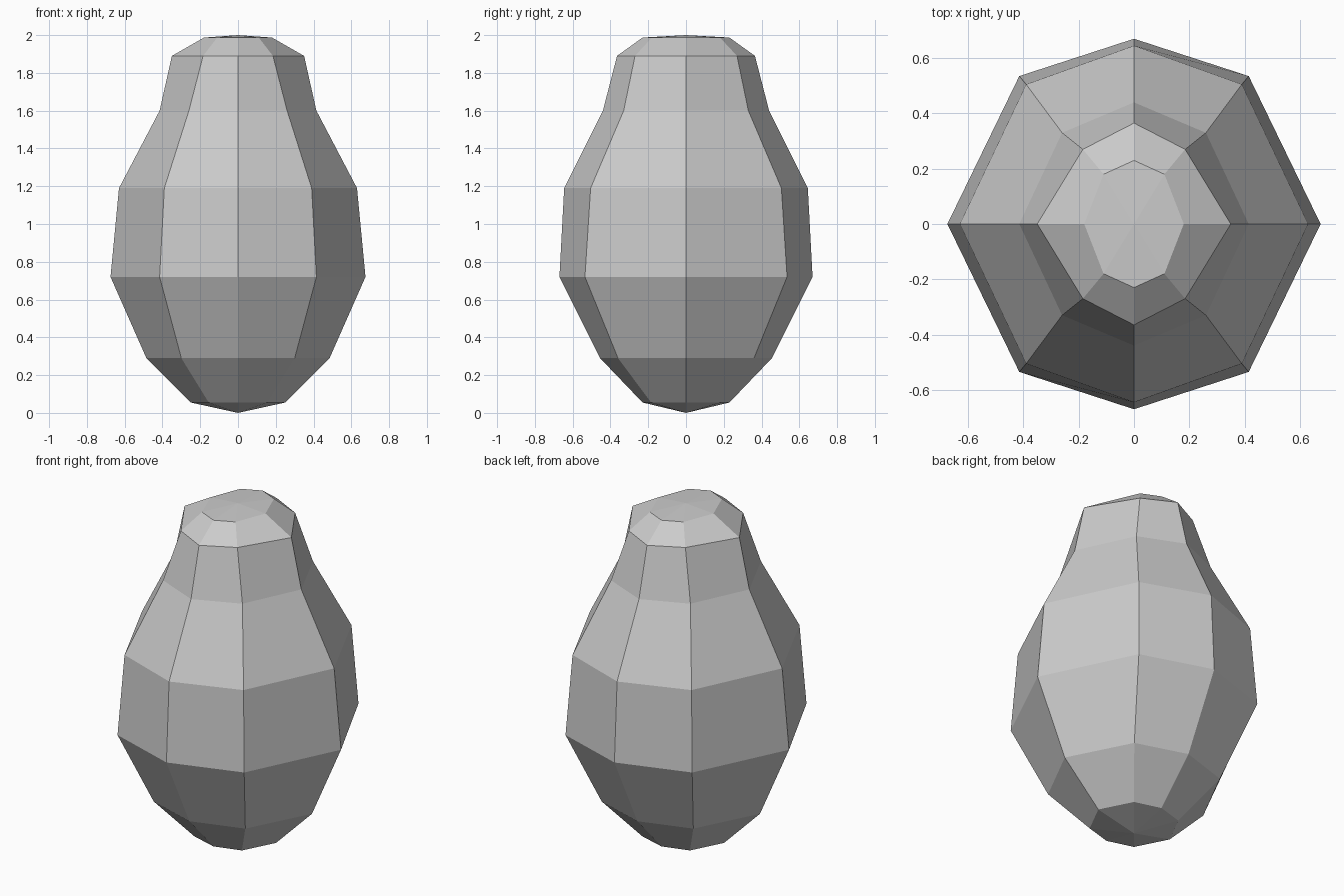
import bpy
import bmesh

cube = bpy.data.objects.get("Cube")
if cube:
    bpy.data.objects.remove(cube, do_unlink=True)

# Single stone-grey material
stone = bpy.data.materials.new("stone grey")
stone.use_nodes = True
grey = (0.6, 0.6, 0.6, 1.0)
stone.diffuse_color = grey
stone.node_tree.nodes["Principled BSDF"].inputs["Base Color"].default_value = grey

# Profile rings: height, side x, corner x, front y, corner y
RINGS = [
    (0.055, 0.25, 0.155, 0.23, 0.185),
    (0.29, 0.485, 0.30, 0.455, 0.36),
    (0.72, 0.675, 0.415, 0.67, 0.535),
    (1.19, 0.63, 0.39, 0.645, 0.505),
    (1.60, 0.415, 0.26, 0.44, 0.33),
    (1.89, 0.35, 0.185, 0.365, 0.27),
    (1.987, 0.18, 0.11, 0.23, 0.18),
]


def add_ring(bm, z, sx, cx, fy, cy):
    """Eight-sided ring, counter-clockwise from +x."""
    outline = [(sx, 0), (cx, cy), (0, fy), (-cx, cy),
               (-sx, 0), (-cx, -cy), (0, -fy), (cx, -cy)]
    return [bm.verts.new((x, y, z)) for x, y in outline]


# Faceted body: rings joined by quads, closed by shallow peaks
bm = bmesh.new()
rings = [add_ring(bm, *r) for r in RINGS]
bottom = bm.verts.new((0, 0, 0))
top = bm.verts.new((0, 0, 2))
for i in range(8):
    j = (i + 1) % 8
    for low, high in zip(rings, rings[1:]):
        bm.faces.new((low[i], low[j], high[j], high[i]))
    bm.faces.new((bottom, rings[0][j], rings[0][i]))
    bm.faces.new((top, rings[-1][i], rings[-1][j]))
bmesh.ops.recalc_face_normals(bm, faces=bm.faces)

mesh = bpy.data.meshes.new("faceted_body")
bm.to_mesh(mesh)
bm.free()
mesh.materials.append(stone)
body = bpy.data.objects.new("faceted_body", mesh)
bpy.context.collection.objects.link(body)
